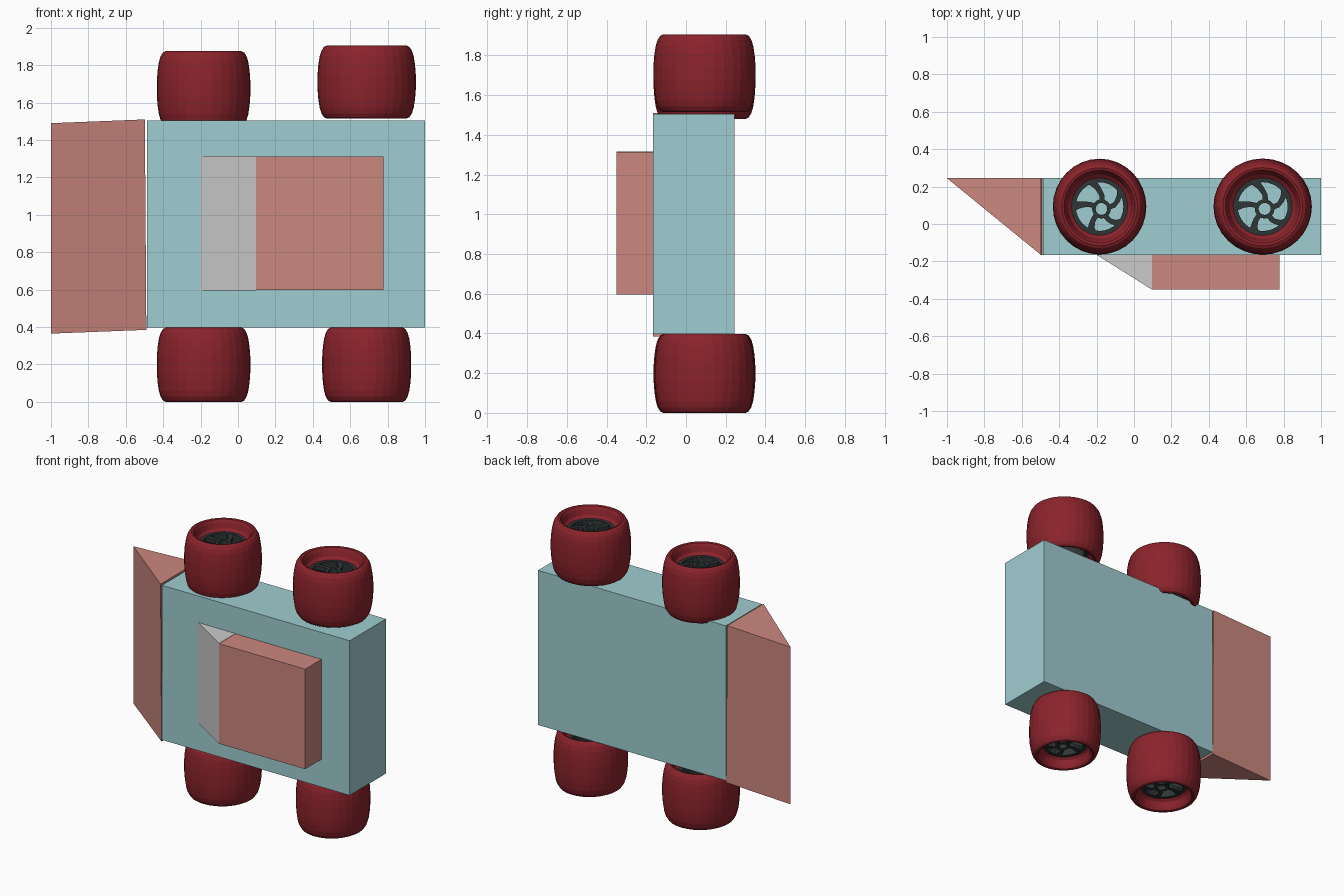
import bpy, bmesh
from math import cos, sin, pi

if "Cube" in bpy.data.objects:
    bpy.data.objects.remove(bpy.data.objects["Cube"])


def material(name, rgb):
    m = bpy.data.materials.new(name)
    m.diffuse_color = (*rgb, 1)
    m.use_nodes = True
    m.node_tree.nodes["Principled BSDF"].inputs["Base Color"].default_value = m.diffuse_color
    return m


BLUE = material("pale_blue", (0.35, 0.61, 0.64))
SALMON = material("salmon", (0.60, 0.245, 0.21))
RED = material("dark_red", (0.26, 0.017, 0.025))
DARK = material("charcoal", (0.028, 0.035, 0.036))


def finish(bm, name, mat=None):
    bmesh.ops.recalc_face_normals(bm, faces=bm.faces)
    me = bpy.data.meshes.new(name)
    bm.to_mesh(me)
    bm.free()
    ob = bpy.data.objects.new(name, me)
    bpy.context.collection.objects.link(ob)
    if mat:
        me.materials.append(mat)
    return ob


def prism(bm, pts, z0, z1):
    lo = [bm.verts.new((x, y, z0)) for x, y in pts]
    hi = [bm.verts.new((x, y, z1)) for x, y in pts]
    bm.faces.new(lo)
    bm.faces.new(hi)
    n = len(pts)
    for i in range(n):
        j = (i + 1) % n
        bm.faces.new((lo[i], lo[j], hi[j], hi[i]))


def lathe(bm, profile, n=32, dx=0, dy=0):
    """Spin a closed (radius, z) profile around the z axis."""
    rings = [[bm.verts.new((dx + r * cos(2 * pi * i / n), dy + r * sin(2 * pi * i / n), z))
              for r, z in profile] for i in range(n)]
    k = len(profile)
    for i in range(n):
        a, b = rings[i], rings[(i + 1) % n]
        for j in range(k):
            m = (j + 1) % k
            bm.faces.new((a[j], b[j], b[m], a[m]))


def block(name, pts, z0, z1, mat=None):
    bm = bmesh.new()
    prism(bm, pts, z0, z1)
    return finish(bm, name, mat)


# Body, cabin and windscreen
block("body", [(-0.487, -0.165), (1, -0.165), (1, 0.245), (-0.487, 0.245)], 0.398, 1.505, BLUE)
block("cabin", [(0.095, -0.35), (0.777, -0.35), (0.777, -0.165), (0.095, -0.165)], 0.597, 1.313, SALMON)
block("windscreen", [(-0.2, -0.165), (0.095, -0.35), (0.095, -0.165)], 0.595, 1.315)

# Sloping nose, very slightly tilted
nose = block("nose", [(-1, 0.245), (-0.494, -0.165), (-0.494, 0.245)], 0.365, 1.49, SALMON)
for v in nose.data.vertices:
    if v.co.x > -0.9:
        v.co.z += 0.02
        v.co.x += 0.004 if v.co.z < 1 else -0.004


def wheel(label, cx, rx, ry, z0, z1, side):
    w = z1 - z0
    h = w / 2

    def place(ob):
        # Outer side faces up (+1) or down (-1); spread to the wheel's own radii
        for v in ob.data.vertices:
            v.co.x = cx + v.co.x * rx / 0.25
            v.co.y = 0.093 + v.co.y * ry / 0.25
            v.co.z = (z0 + z1) / 2 + v.co.z * side
        if side < 0:
            ob.data.flip_normals()

    # Barrel-shaped tyre with a recessed lip on both ends
    half = [(0.145, h - 0.08), (0.168, h - 0.06), (0.18, h - 0.022), (0.19, h - 0.004),
            (0.203, h), (0.217, h - 0.007), (0.23, h - 0.028), (0.239, h - 0.058),
            (0.246, h - 0.105), (0.25, h - 0.16)]
    bm = bmesh.new()
    lathe(bm, half + [(r, -z) for r, z in reversed(half)])
    place(finish(bm, label + "_tyre", RED))

    # Rim: barrel, hub ring and five swept spokes near the outer face
    top, low = h - 0.075, h - 0.105
    bm = bmesh.new()
    lathe(bm, [(0.127, -h + 0.075), (0.15, -h + 0.075), (0.15, top), (0.127, top)])
    ox, oy = 0.01, -0.012
    lathe(bm, [(0.031, low), (0.05, low), (0.05, top), (0.031, top)], 20, ox, oy)
    for s in range(5):
        a = 2 * pi * s / 5 + 0.2
        mid = [(0.043, 0.0, 0.013), (0.075, 0.1, 0.014), (0.105, 0.26, 0.017), (0.135, 0.42, 0.024)]
        left = [(r, a + t + wd / r) for r, t, wd in mid]
        right = [(r, a + t - wd / r) for r, t, wd in mid]
        pts = []
        for r, t in right + left[::-1]:
            k = min(1, (0.135 - r) / 0.05)  # fade the hub offset out at the rim
            pts.append((ox * k + r * cos(t), oy * k + r * sin(t)))
        prism(bm, pts, low + 0.002, top - 0.002)
    place(finish(bm, label + "_rim", DARK))


# Four wheels
wheel("upper_left", -0.184, 0.25, 0.256, 1.48, 1.875, 1)
wheel("upper_right", 0.688, 0.263, 0.257, 1.515, 1.905, 1)
wheel("lower_left", -0.184, 0.25, 0.256, 0.0, 0.397, -1)
wheel("lower_right", 0.688, 0.238, 0.25, 0.0, 0.397, -1)
